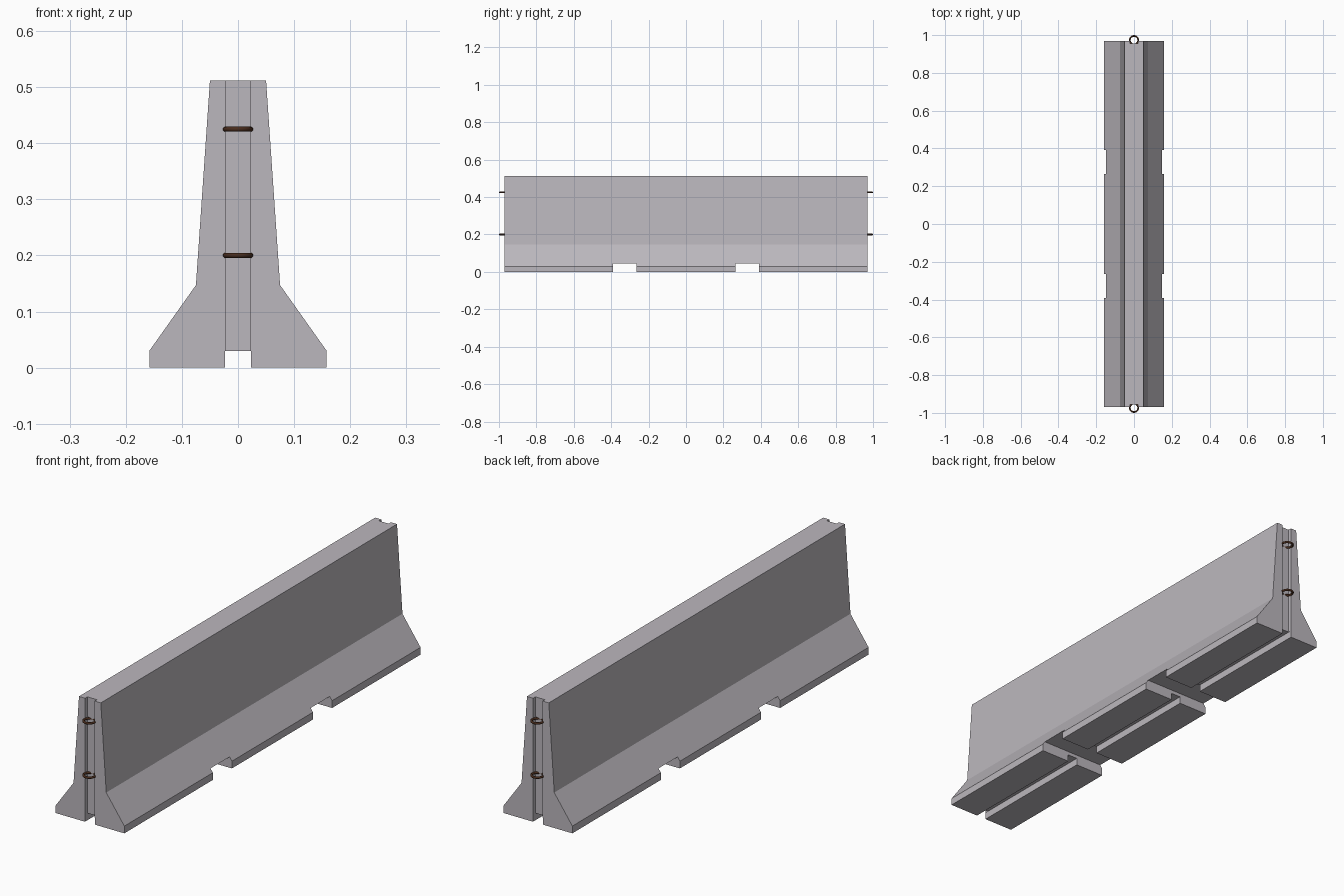
import bpy, bmesh, math

if "Cube" in bpy.data.objects:
    bpy.data.objects.remove(bpy.data.objects["Cube"])

HALF = 0.97          # half length of the concrete body


def material(name, rgb):
    m = bpy.data.materials.new(name)
    m.diffuse_color = (*rgb, 1)
    m.use_nodes = True
    m.node_tree.nodes["Principled BSDF"].inputs["Base Color"].default_value = m.diffuse_color
    return m


concrete = material("concrete_grey", (0.50, 0.475, 0.51))
rust = material("rusty_steel", (0.065, 0.025, 0.012))


def box(name, center, size):
    bpy.ops.mesh.primitive_cube_add(size=1, location=center)
    o = bpy.context.object
    o.name = name
    o.scale = size
    o.hide_render = True
    return o


# Barrier body: mirrored profile swept along y, with the bottom channel built in
right = [(0.0228, 0.03), (0.0228, 0), (0.158, 0), (0.158, 0.03),
         (0.075, 0.147), (0.05, 0.512)]
profile = right + [(-x, z) for x, z in reversed(right)]
bm = bmesh.new()
face = bm.faces.new([bm.verts.new((x, -HALF, z)) for x, z in profile])
ext = bmesh.ops.extrude_face_region(bm, geom=[face])
bmesh.ops.translate(bm, vec=(0, 2 * HALF, 0),
                    verts=[v for v in ext["geom"] if isinstance(v, bmesh.types.BMVert)])
bmesh.ops.recalc_face_normals(bm, faces=bm.faces)
mesh = bpy.data.meshes.new("barrier_body")
bm.to_mesh(mesh)
bm.free()
body = bpy.data.objects.new("barrier_body", mesh)
bpy.context.collection.objects.link(body)
mesh.materials.append(concrete)

# Cut the forklift slots through the base and the upright grooves in the ends
cutters = []
for s in (-1, 1):
    cutters.append(box("slot_cutter", (0, s * 0.328, 0), (0.5, 0.125, 0.09)))
    cutters.append(box("groove_cutter", (0, s * HALF, 0.25), (0.0444, 0.03, 0.8)))
for c in cutters:
    mod = body.modifiers.new("cut", "BOOLEAN")
    mod.operation = "DIFFERENCE"
    mod.solver = "EXACT"
    mod.object = c
bpy.context.view_layer.objects.active = body
for mod in list(body.modifiers):
    bpy.ops.object.modifier_apply(modifier=mod.name)
for c in cutters:
    bpy.data.objects.remove(c, do_unlink=True)

# Steel connecting loops, two at each end, partly set in the concrete
for s, end in ((-1, "front"), (1, "back")):
    for z, level in ((0.2, "lower"), (0.425, "upper")):
        bpy.ops.mesh.primitive_torus_add(
            location=(0, s * 0.973, z), major_radius=0.0225, minor_radius=0.0045,
            major_segments=32, minor_segments=12)
        loop = bpy.context.object
        loop.name = f"{end}_{level}_loop"
        loop.data.materials.append(rust)
        bpy.ops.object.shade_smooth_by_angle(angle=math.radians(40))
